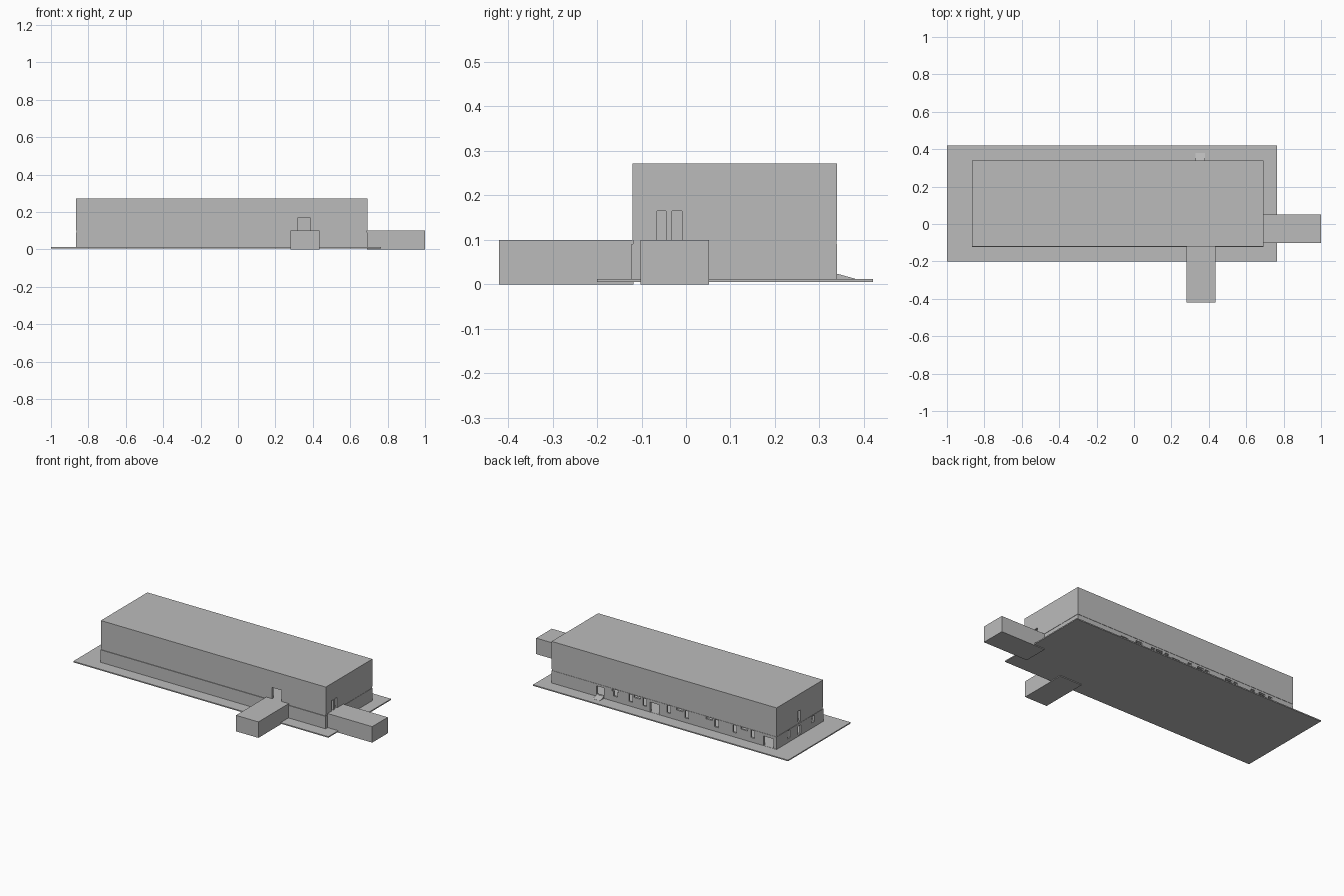
import bpy, bmesh
from mathutils import Vector

if "Cube" in bpy.data.objects:
    bpy.data.objects.remove(bpy.data.objects["Cube"])

grey = bpy.data.materials.new("plain grey")
grey.diffuse_color = (0.5, 0.5, 0.5, 1)
grey.use_nodes = True
grey.node_tree.nodes["Principled BSDF"].inputs["Base Color"].default_value = grey.diffuse_color


def add_box(bm, x0, x1, y0, y1, z0, z1):
    """Add one box to a bmesh."""
    vs = bmesh.ops.create_cube(bm, size=1)["verts"]
    for v in vs:
        v.co = Vector(((x0 + x1) / 2 + v.co.x * (x1 - x0),
                       (y0 + y1) / 2 + v.co.y * (y1 - y0),
                       (z0 + z1) / 2 + v.co.z * (z1 - z0)))


def make(name, boxes):
    bm = bmesh.new()
    for b in boxes:
        add_box(bm, *b)
    me = bpy.data.meshes.new(name)
    bm.to_mesh(me)
    bm.free()
    me.materials.append(grey)
    ob = bpy.data.objects.new(name, me)
    bpy.context.collection.objects.link(ob)
    return ob


def cut(ob, boxes):
    for i, b in enumerate(boxes):
        cutter = make(ob.name + "_cutter", [b])
        cutter.hide_render = True
        cutter.hide_viewport = True
        m = ob.modifiers.new("cut_%d" % i, "BOOLEAN")
        m.object = cutter
        m.operation = "DIFFERENCE"
        m.solver = "EXACT"


X0, X1, Y0, Y1 = -0.865, 0.692, -0.12, 0.34
T = 0.012   # wall thickness


def back(x, w, z0, z1):
    return (x - w / 2, x + w / 2, Y1 - 0.03, Y1 + 0.03, z0, z1)


def side(x, y, w, z0, z1):
    return (x - 0.03, x + 0.03, y - w / 2, y + w / 2, z0, z1)


# ground slab
make("ground_slab", [(-1, 0.765, -0.2, 0.42, 0.005, 0.012)])

# lower storey shell with doors and windows
lower = make("lower_storey", [(X0, X1, Y0 - 0.003, Y1, 0.008, 0.09)])
openings = [(X0 + T, X1 - T, Y0 + T, Y1 - T, 0.0125, 0.1)]
openings += [back(x, 0.026, 0.04, 0.086)
             for x in (0.145, 0.047, -0.118, -0.243, -0.45, -0.575, -0.70)]
openings += [back(x, 0.045, 0.074, 0.087) for x in (0.25, 0.1, -0.195, -0.40, -0.64)]
openings += [back(0.355, 0.05, 0.025, 0.077),      # ramp door
             back(-0.02, 0.06, 0.013, 0.074),      # middle door
             back(-0.81, 0.07, 0.013, 0.072),      # large door
             back(0.25, 0.026, 0.045, 0.0745)]
openings += [side(X0, 0.22, 0.028, 0.037, 0.085),
             side(X0, 0.115, 0.028, 0.02, 0.075),
             side(X0, -0.02, 0.028, 0.045, 0.085)]
cut(lower, openings)

# floor between the storeys, slightly set back
make("floor_band", [(X0 + 0.002, X1 - 0.002, Y0 + 0.001, Y1 - 0.002, 0.09, 0.10)])

# upper storey shell with doors onto the annex roofs
upper = make("upper_storey", [(X0, X1, Y0, Y1, 0.10, 0.272)])
cut(upper, [(X0 + T, X1 - T, Y0 + T, Y1 - T, 0.09, 0.26),
            (0.32, 0.385, Y0 - 0.03, Y0 + 0.03, 0.09, 0.17),
            side(X1, -0.055, 0.02, 0.09, 0.165),
            side(X1, -0.02, 0.022, 0.09, 0.165),
            side(X0, 0.115, 0.022, 0.09, 0.17)])

# front and right annexes
make("front_annex", [(0.28, 0.435, -0.42, Y0 + 0.002, 0, 0.10)])
make("right_annex", [(X1 - 0.002, 1.0, -0.102, 0.052, 0, 0.10)])

# sloped ramp at the back door
ramp = make("back_ramp", [(0.33, 0.38, Y1 - 0.005, 0.38, 0.01, 0.025)])
for v in ramp.data.vertices:
    if v.co.z > 0.02 and v.co.y > 0.36:
        v.co.z = 0.0125
